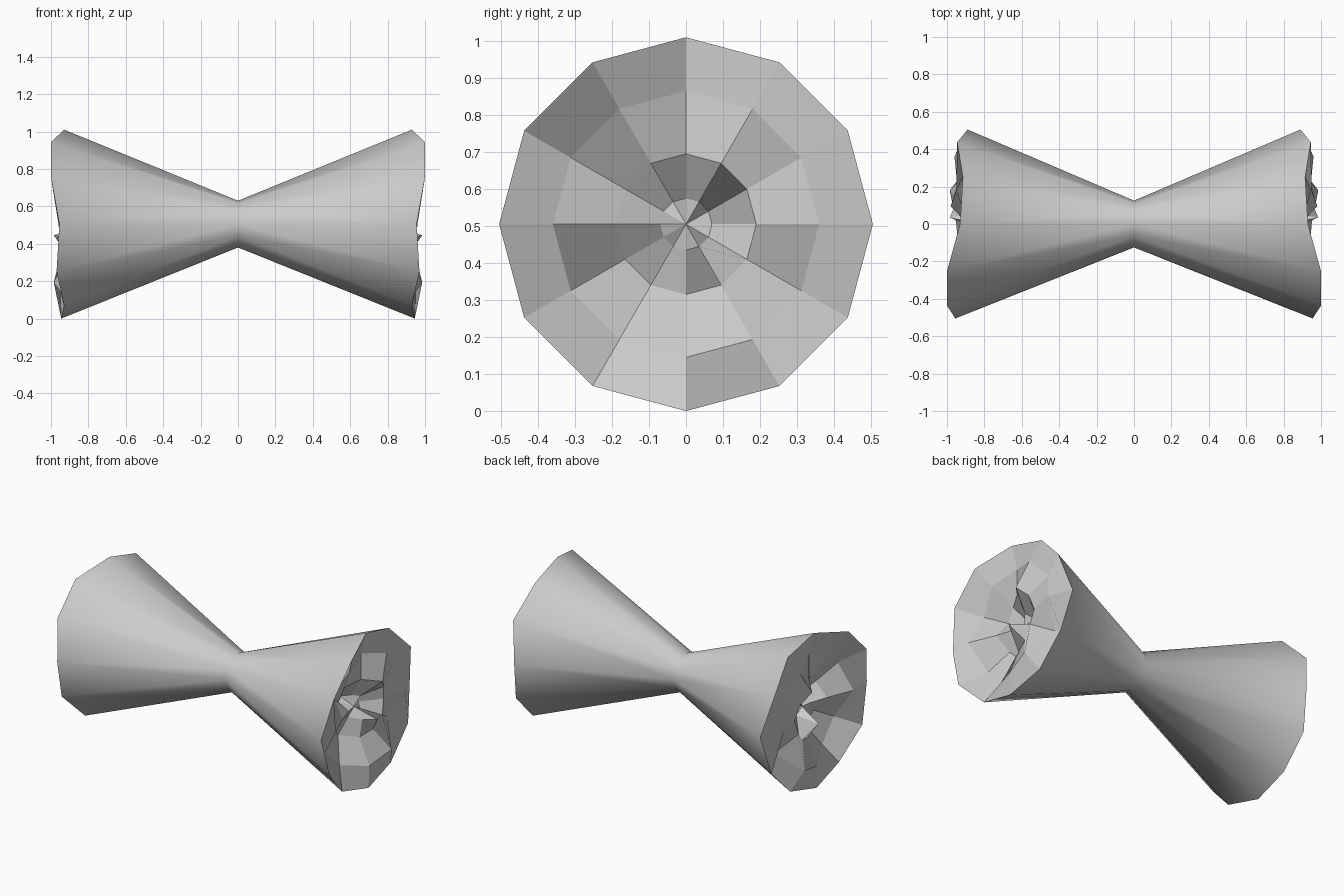
import bpy, bmesh
from math import cos, sin, radians

if "Cube" in bpy.data.objects:
    bpy.data.objects.remove(bpy.data.objects["Cube"])

N = 12
CENTRE_Z = 0.505
WAIST = 0.125
# cap rings: radius, then depth in x every 30 degrees, starting at +y and turning towards +z
RINGS = [
    (0.505, [.89, .945, .915, .93, 1.0, 1.0, .955, .97, .93, .945, .93, .925]),
    (0.36,  [.96, .91, .95, .89, .93, .88, .96, .85, .86, .95, .985, .86]),
    (0.19,  [.92, .94, .98, .89, .84, .82, .89, .81, .79, .88, .91, .93]),
    (0.07,  [.82, .79, .86, .82, .76, .77, .85, .84, .82, .90, .985, .84]),
]
TIP = 0.84

bm = bmesh.new()


def ring(radius, xs):
    return [bm.verts.new((x, radius * cos(radians(30 * i)),
                          CENTRE_Z + radius * sin(radians(30 * i))))
            for i, x in enumerate(xs)]


def bridge(a, b, smooth):
    for i in range(N):
        j = (i + 1) % N
        bm.faces.new((a[i], a[j], b[j], b[i])).smooth = smooth


# narrow waist shared by both flared halves
waist = ring(WAIST, [0] * N)
for side in (1, -1):
    rings = [ring(r, [side * x for x in xs]) for r, xs in RINGS]
    bridge(waist, rings[0], True)
    # crumpled end cap
    for a, b in zip(rings, rings[1:]):
        bridge(a, b, False)
    tip = bm.verts.new((side * TIP, 0, CENTRE_Z))
    for i in range(N):
        bm.faces.new((rings[-1][i], rings[-1][(i + 1) % N], tip))

bmesh.ops.recalc_face_normals(bm, faces=bm.faces)
mesh = bpy.data.meshes.new("bow_body")
bm.to_mesh(mesh)
bm.free()
body = bpy.data.objects.new("bow_body", mesh)
bpy.context.collection.objects.link(body)
